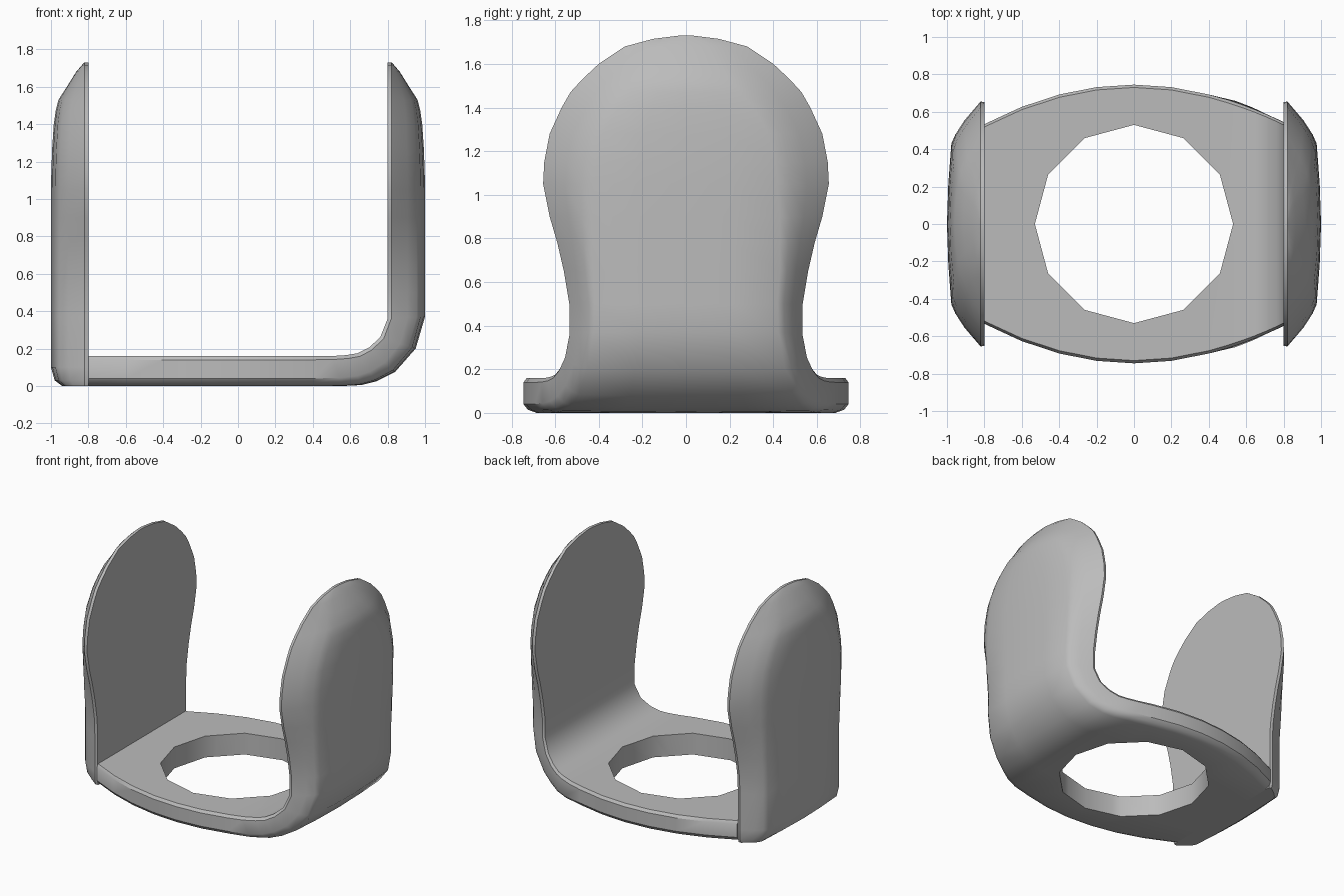
import bpy
import bmesh
from mathutils import Vector

cube = bpy.data.objects.get("Cube")
if cube:
    bpy.data.objects.remove(cube, do_unlink=True)

grey = bpy.data.materials.new("plain grey")
grey.use_nodes = True
colour = (0.5, 0.5, 0.5, 1)
grey.diffuse_color = colour
grey.node_tree.nodes["Principled BSDF"].inputs["Base Color"].default_value = colour

RIM = 0.02


def cross_section(inner, outer, width, flat, blend):
    """Closed ring across y: squared edge for blend 0, domed edge for blend 1."""
    depth_vector = Vector((outer[0] - inner[0], 0, outer[1] - inner[1]))
    depth = depth_vector.length
    direction = depth_vector.normalized()
    start = Vector((inner[0], 0, inner[1]))
    slope = width - flat

    def dome(rise):
        return RIM + (depth - RIM) * rise

    domed = [(width - 0.004, 0), (width, RIM), (width - 0.43 * slope, dome(0.48)),
             (width - 0.75 * slope, dome(0.75)), (flat, dome(0.87)),
             (flat / 2, dome(0.96)), (0, depth)]
    squared = [(width - 0.015, 0), (width, RIM), (width, 0.75 * depth),
               (width - 0.02, 0.91 * depth), (width - 0.06, depth),
               (width / 2, depth), (0, depth)]
    half = [Vector(s).lerp(Vector(d), blend) for s, d in zip(squared, domed)]
    ring = half + [Vector((-p.x, p.y)) for p in reversed(half[:-1])]
    return [start + direction * p.y + Vector((0, p.x, 0)) for p in ring]


def loft(name, stations):
    """Skin the cross sections and close both ends."""
    bm = bmesh.new()
    rings = [[bm.verts.new(p) for p in cross_section(*s)] for s in stations]
    for a, b in zip(rings, rings[1:]):
        for i in range(len(a)):
            j = (i + 1) % len(a)
            bm.faces.new((a[i], a[j], b[j], b[i]))
    bm.faces.new(rings[0])
    bm.faces.new(rings[-1])
    bmesh.ops.recalc_face_normals(bm, faces=bm.faces)
    mesh = bpy.data.meshes.new(name)
    bm.to_mesh(mesh)
    bm.free()
    mesh.materials.append(grey)
    obj = bpy.data.objects.new(name, mesh)
    bpy.context.collection.objects.link(obj)
    return obj


def smooth(obj):
    bpy.ops.object.select_all(action="DESELECT")
    obj.select_set(True)
    bpy.context.view_layer.objects.active = obj
    bpy.ops.object.shade_smooth_by_angle(angle=0.6)


def base_width(x):
    return 0.745 - 0.33 * x * x


# Upright paddle: height, outer face, half width, half width of the flat middle
paddle = [(0.5, 1, 0.535, 0.42), (0.65, 1, 0.56, 0.43), (0.78, 1, 0.59, 0.43),
          (0.9, 1, 0.625, 0.43), (1.05, 1, 0.655, 0.42), (1.15, 0.998, 0.65, 0.41),
          (1.28, 0.993, 0.625, 0.38), (1.4, 0.985, 0.57, 0.31),
          (1.47, 0.975, 0.53, 0.25), (1.53, 0.96, 0.475, 0.2),
          (1.6, 0.915, 0.4, 0.15), (1.68, 0.865, 0.28, 0.1),
          (1.715, 0.835, 0.15, 0.06), (1.73, 0.822, 0.03, 0.01)]


def upright(side):
    return [((side * 0.8, z), (side * x, z), w, f, 1) for z, x, w, f in paddle]


# Base plate, bend and right-hand paddle as one continuous strip
plate = [((x, 0.16), (x, 0), base_width(x), base_width(x) - 0.06, 0)
         for x in (-0.8, -0.6, -0.4, -0.2, 0, 0.2, 0.4)]
bend = [((0.5, 0.16), (0.56, 0), 0.1), ((0.58, 0.165), (0.66, 0.005), 0.25),
        ((0.64, 0.175), (0.74, 0.025), 0.45), ((0.7, 0.205), (0.84, 0.075), 0.65),
        ((0.76, 0.26), (0.95, 0.2), 0.85), ((0.8, 0.36), (1, 0.37), 1)]
bend = [(a, b, base_width(a[0]), base_width(a[0]) - 0.11, k) for a, b, k in bend]
body = loft("base_and_left_paddle", plate + bend + upright(1))

# Twelve-sided opening through the base plate
bpy.ops.mesh.primitive_cylinder_add(vertices=12, radius=0.53, depth=0.6)
cutter = bpy.context.object
cutter.hide_render = True
bpy.context.view_layer.objects.active = body
cut = body.modifiers.new("opening", "BOOLEAN")
cut.operation = "DIFFERENCE"
cut.solver = "EXACT"
cut.object = cutter
bpy.ops.object.modifier_apply(modifier=cut.name)
bpy.data.objects.remove(cutter, do_unlink=True)
smooth(body)

# Separate paddle standing against the cut end of the base
foot = [((-0.8, z), (-x, z), w, 0.42, 1)
        for z, x, w in ((0, 0.94, 0.52), (0.03, 0.98, 0.53), (0.1, 1, 0.53), (0.37, 1, 0.53))]
smooth(loft("right_paddle", foot + upright(-1)))
